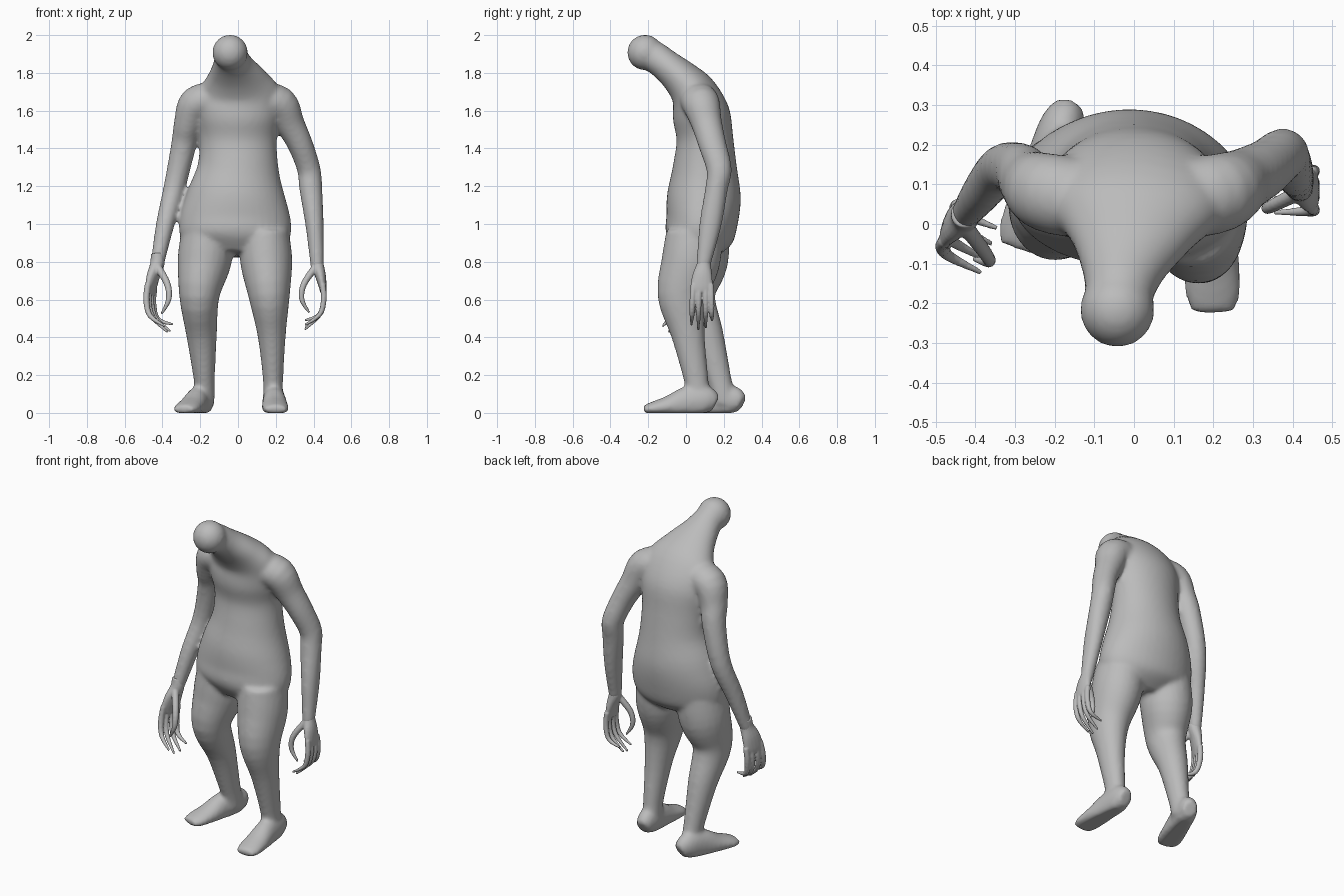
import bpy, bmesh, math
from mathutils import Vector, Matrix

skin = bpy.data.materials.new("plain grey")
skin.diffuse_color = (0.5, 0.5, 0.5, 1)


def spline(stations, steps=4):
    """Smooth (x, y, z, r1, r2) stations with a Catmull-Rom curve."""
    p = [Vector(s) for s in stations]
    p = [p[0]] + p + [p[-1]]
    out = []
    for i in range(1, len(p) - 2):
        a, b, c, d = p[i - 1:i + 3]
        for k in range(steps):
            t = k / steps
            out.append(0.5 * (2 * b + (c - a) * t + (2 * a - 5 * b + 4 * c - d) * t * t
                              + (3 * b - a - 3 * c + d) * t ** 3))
    return out + [p[-1]]


def loft(bm, stations, side=(1, 0, 0), sides=24, mat=Matrix(), floor=False):
    """Closed tube of ellipses along a path; r1 lies along the side axis."""
    pts = spline(stations)
    pos = [Vector(p[:3]) for p in pts]
    rings = []
    for i, p in enumerate(pts):
        t = (pos[min(i + 1, len(pos) - 1)] - pos[max(i - 1, 0)]).normalized()
        u = Vector(side)
        u = (u - t * u.dot(t)).normalized()
        w = t.cross(u)
        ring = []
        for k in range(sides):
            a = 2 * math.pi * k / sides
            co = mat @ (pos[i] + u * p[3] * math.cos(a) + w * p[4] * math.sin(a))
            if floor:
                co.z = max(co.z, 0)
            ring.append(bm.verts.new(co))
        rings.append(ring)
    for r, s in zip(rings, rings[1:]):
        for k in range(sides):
            n = (k + 1) % sides
            bm.faces.new((r[k], r[n], s[n], s[k]))
    bm.faces.new(rings[0][::-1])
    bm.faces.new(rings[-1])


def fuse(name, bm, voxel, smooth):
    """Melt overlapping tubes into one smooth skin."""
    bmesh.ops.recalc_face_normals(bm, faces=bm.faces)
    me = bpy.data.meshes.new(name)
    bm.to_mesh(me)
    bm.free()
    ob = bpy.data.objects.new(name, me)
    bpy.context.collection.objects.link(ob)
    m = ob.modifiers.new("fuse", 'REMESH')
    m.mode = 'VOXEL'
    m.voxel_size = voxel
    m = ob.modifiers.new("relax", 'SMOOTH')
    m.factor = 0.5
    m.iterations = smooth
    dg = bpy.context.evaluated_depsgraph_get()
    new = bpy.data.meshes.new_from_object(ob.evaluated_get(dg))
    ob.modifiers.clear()
    ob.data = new
    new.materials.clear()
    new.materials.append(skin)
    new.polygons.foreach_set("use_smooth", [True] * len(new.polygons))
    new.update()
    return ob


body = bmesh.new()

# torso, bending forward into the neck
loft(body, [(-.02, .05, .84, .20, .10), (-.015, .065, .92, .285, .175),
            (-.015, .085, 1.02, .295, .19), (-.01, .095, 1.15, .262, .195),
            (.0, .10, 1.30, .215, .17), (.0, .10, 1.45, .205, .15),
            (.0, .08, 1.58, .225, .152), (.0, .042, 1.69, .225, .125),
            (-.01, -.025, 1.77, .165, .10), (-.025, -.10, 1.835, .115, .085),
            (-.035, -.16, 1.88, .09, .083), (-.04, -.20, 1.90, .085, .083)], sides=40)

# head
bmesh.ops.create_uvsphere(body, u_segments=32, v_segments=20, radius=.094,
                          matrix=Matrix.Translation((-.042, -.217, 1.908)))

# arms
Y = (0, 1, 0)
loft(body, [(-.12, .06, 1.66, .10, .09), (-.22, .08, 1.635, .10, .095),
            (-.265, .105, 1.53, .082, .075), (-.287, .135, 1.42, .07, .067),
            (-.335, .14, 1.20, .06, .058), (-.385, .08, 1.0, .054, .049),
            (-.425, .025, .80, .040, .037), (-.428, .015, .77, .038, .036)], Y)
loft(body, [(.12, .06, 1.66, .10, .09), (.22, .08, 1.635, .10, .095),
            (.275, .11, 1.53, .082, .078), (.33, .14, 1.42, .074, .067),
            (.375, .175, 1.29, .067, .062), (.385, .162, 1.19, .06, .061),
            (.405, .13, 1.0, .059, .049), (.418, .095, .80, .040, .037),
            (.42, .092, .77, .038, .036)], Y)

# legs, one stepping ahead of the other
loft(body, [(.14, .045, .95, .13, .15), (.15, .025, .80, .138, .155),
            (.165, -.02, .62, .110, .132), (.178, .01, .42, .076, .09),
            (.185, .05, .20, .055, .067), (.185, .065, .10, .052, .062),
            (.185, .07, .05, .05, .06)])
loft(body, [(-.16, .08, .95, .14, .15), (-.178, .07, .80, .143, .152),
            (-.205, .035, .62, .107, .122), (-.193, .11, .42, .082, .088),
            (-.18, .17, .20, .058, .067), (-.175, .195, .10, .052, .06),
            (-.175, .20, .05, .05, .058)])

# feet, each laid out from heel to toe along -y and turned to suit
FOOT = [(0, 0, .045, .04, .045), (0, -.05, .065, .058, .08), (0, -.15, .055, .062, .085),
        (0, -.25, .035, .070, .055), (0, -.335, .022, .070, .036), (0, -.38, .018, .052, .022)]
for heel, turn in (((.187, .155, 0), 2), ((-.165, .295, 0), -19)):
    loft(body, FOOT, floor=True,
         mat=Matrix.Translation(heel) @ Matrix.Rotation(math.radians(turn), 4, 'Z'))

fuse("body", body, .012, 8)


# hands, wrist at the origin and fingers curling towards +x
def hand(name, mat):
    bm = bmesh.new()
    loft(bm, [(0, 0, .04, .034, .033), (0, 0, -.01, .037, .035), (-.018, -.008, -.07, .052, .029),
              (-.03, -.012, -.13, .058, .021), (-.033, -.012, -.16, .05, .016)], Y, 16, mat)
    for y, tip in ((-.055, -.335), (-.025, -.36), (.008, -.35), (.036, -.31)):
        loft(bm, [(-.03, y, -.12, .016, .016), (-.036, y * 1.1, -.20, .0155, .0155),
                  (-.014, y * 1.15, -.28, .013, .013), (.065, y * 1.2, tip, .006, .006)],
             Y, 10, mat)
    loft(bm, [(.01, -.02, -.03, .02, .02), (.07, -.05, -.12, .017, .017),
              (.08, -.055, -.20, .014, .014), (.04, -.05, -.27, .006, .006)], Y, 10, mat)
    fuse(name, bm, .005, 3)


hand("left_hand", Matrix.Translation((.418, .095, .80)) @ Matrix.Diagonal((-1, 1, 1, 1)))
hand("right_hand", Matrix.Translation((-.427, .02, .80))
     @ Matrix.Rotation(-.15, 4, 'X') @ Matrix.Rotation(-.35, 4, 'Z') @ Matrix.Scale(1.07, 4))
